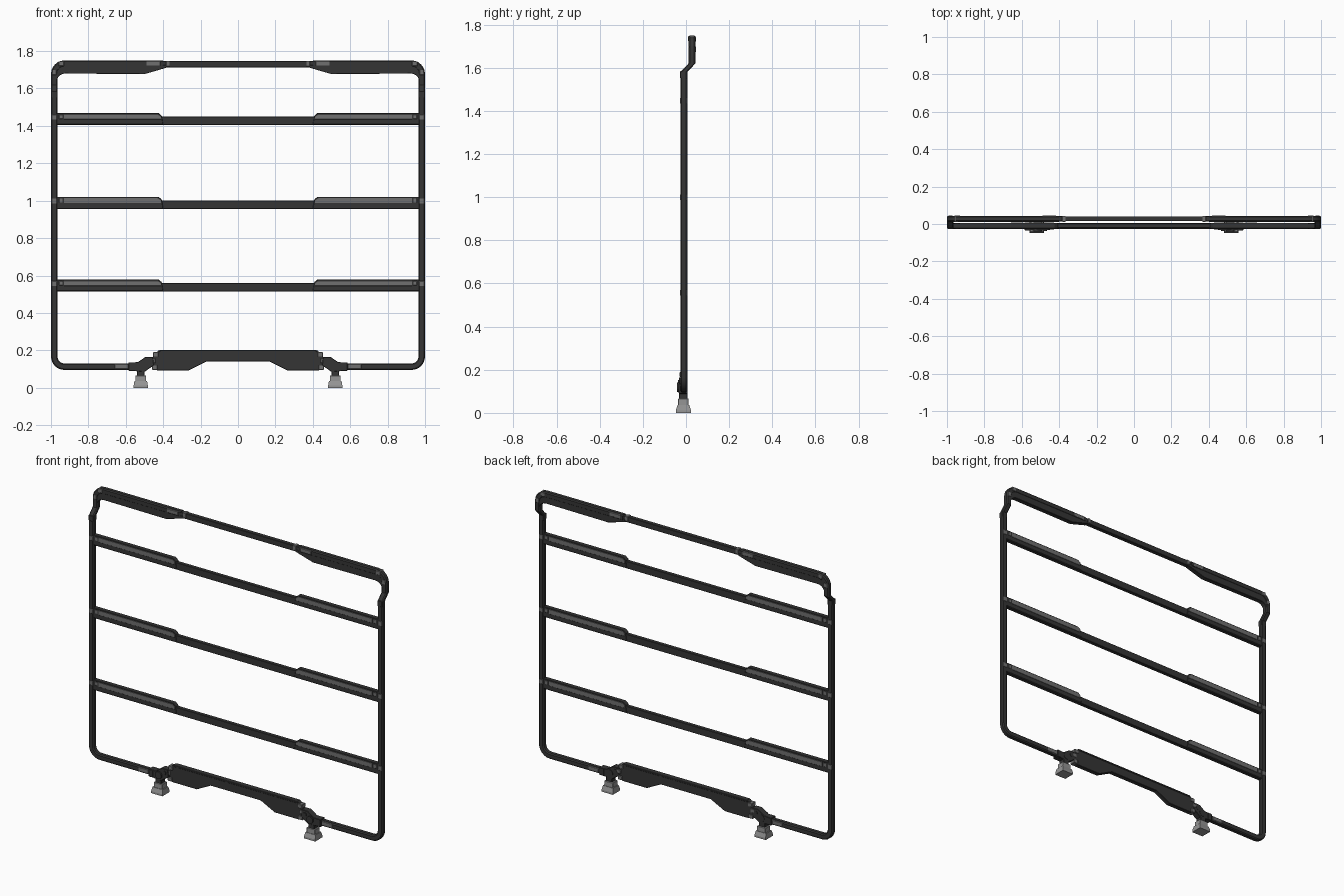
import bpy, bmesh, math
from mathutils import Vector

if "Cube" in bpy.data.objects:
    bpy.data.objects.remove(bpy.data.objects["Cube"])

def material(name, v):
    m = bpy.data.materials.new(name)
    m.diffuse_color = (v, v, v, 1)
    m.use_nodes = True
    m.node_tree.nodes["Principled BSDF"].inputs["Base Color"].default_value = m.diffuse_color
    return m

DARK = material("dark_metal", 0.035)
GREY = material("grey_trim", 0.16)
LIGHT = material("light_foot", 0.3)
YF, YB = -0.026, 0.006        # front and back of lower frame
YT = 0.028                    # centre depth of stepped-back top

def finish(name, bm, mat, mirror=True, bevel=0.0):
    bmesh.ops.recalc_face_normals(bm, faces=bm.faces)
    me = bpy.data.meshes.new(name)
    bm.to_mesh(me)
    bm.free()
    me.materials.append(mat)
    ob = bpy.data.objects.new(name, me)
    bpy.context.collection.objects.link(ob)
    if bevel:
        b = ob.modifiers.new("bevel", 'BEVEL')
        b.width, b.segments = bevel, 1
    if mirror:
        ob.modifiers.new("mirror", 'MIRROR').use_clip = True
    return ob

def prism(name, pts, y0, y1, mat=DARK, mirror=True, bevel=0.002):
    """Front outline (x, z) extruded through the depth."""
    bm = bmesh.new()
    f = bm.faces.new([bm.verts.new((x, y0, z)) for x, z in pts])
    r = bmesh.ops.extrude_face_region(bm, geom=[f])
    vs = [g for g in r["geom"] if isinstance(g, bmesh.types.BMVert)]
    bmesh.ops.translate(bm, verts=vs, vec=(0, y1 - y0, 0))
    return finish(name, bm, mat, mirror, bevel)

def box(name, x0, x1, y0, y1, z0, z1, mat=DARK, mirror=True, bevel=0.002):
    return prism(name, [(x0, z0), (x1, z0), (x1, z1), (x0, z1)], y0, y1, mat, mirror, bevel)

def sweep(name, path, mat=DARK):
    """Chamfered tube along (point, outward in-plane normal) pairs."""
    a, b, c = 0.0175, 0.016, 0.006
    sec = [(a, b - c), (a - c, b), (c - a, b), (-a, b - c),
           (-a, c - b), (c - a, -b), (a - c, -b), (a, c - b)]
    bm = bmesh.new()
    rings = [[bm.verts.new(p + n * u + Vector((0, v, 0))) for u, v in sec] for p, n in path]
    for r, s in zip(rings, rings[1:]):
        for i in range(8):
            j = (i + 1) % 8
            bm.faces.new((r[i], r[j], s[j], s[i]))
    bm.faces.new(rings[0])
    bm.faces.new(rings[-1])
    ob = finish(name, bm, mat)
    for f in ob.data.polygons:
        f.use_smooth = len(f.vertices) == 4
    ob.data.set_sharp_from_angle(angle=math.radians(30))
    return ob

def cylinder_y(name, x, z, r, y0, y1, mat=DARK):
    n = 16
    return prism(name, [(x + r * math.cos(2 * math.pi * i / n), z + r * math.sin(2 * math.pi * i / n))
                        for i in range(n)], y0, y1, mat, bevel=0)

# outer tube frame: bottom run, corner, upright, step back, corner, top run
def arc(cx, cz, y, a0, a1, r=0.055, n=7):
    out = []
    for i in range(n):
        t = math.radians(a0 + (a1 - a0) * i / (n - 1))
        d = Vector((math.cos(t), 0, math.sin(t)))
        out.append((Vector((cx, y, cz)) + d * r, d))
    return out

X, ZB, ZT, R, YL = 0.9825, 0.1125, 1.7325, 0.055, -0.01
side = Vector((1, 0, 0))
path = [(Vector((0.5, YL, ZB)), Vector((0, 0, -1)))]
path += arc(X - R, ZB + R, YL, -90, 0)
path += [(Vector((X, YL, 1.58)), side), (Vector((X, YT, 1.62)), side)]
path += arc(X - R, ZT - R, YT, 0, 90)
path += [(Vector((0.4, YT, ZT)), Vector((0, 0, 1)))]
sweep("tube_frame", path)

# top rail: thin middle bar and deep end panels with fillet to the upright
box("top_middle_bar", -0.42, 0.42, YT - 0.013, YT + 0.013, 1.712, 1.746, mirror=False)
fillet = [(0.925 + 0.045 * math.sin(math.radians(t)), 1.635 + 0.045 * math.cos(math.radians(t)))
          for t in range(0, 91, 18)]
prism("top_end_panel", [(0.38, 1.725), (0.38, 1.712), (0.42, 1.7), (0.5, 1.677)] + fillet
      + [(0.975, 1.7), (0.945, 1.725)], YT - 0.0145, YT + 0.0145)
box("top_joint_clip", 0.415, 0.49, YT - 0.0185, YT + 0.0165, 1.722, 1.746, GREY)
box("top_joint_tab", 0.365, 0.385, YT - 0.016, YT + 0.016, 1.718, 1.748, GREY)
box("top_corner_pad", 0.93, 0.96, YT - 0.0175, YT + 0.0175, 1.72, 1.745, GREY)
box("upright_corner_pad", 0.97, 0.993, YT - 0.0175, YT + 0.0175, 1.672, 1.7, GREY)
box("step_bracket", 0.967, 0.998, YF - 0.001, YB, 1.55, 1.585)

# three cross rails with raised end sleeves and grey inlays
for i, z in enumerate((0.515, 0.957, 1.405)):
    n = str(i + 1)
    box("cross_rail_" + n, -0.975, 0.975, -0.022, 0.002, z, z + 0.044, mirror=False)
    prism("rail_sleeve_" + n, [(0.4, z + 0.003), (0.972, z + 0.003), (0.972, z + 0.064),
                               (0.425, z + 0.064), (0.408, z + 0.05)], -0.024, 0.004)
    prism("rail_inlay_" + n, [(0.412, z + 0.03), (0.93, z + 0.03), (0.93, z + 0.058),
                              (0.428, z + 0.058), (0.412, z + 0.046)], -0.026, 0.006, GREY, bevel=0.001)
    box("inlay_cap_" + n, 0.937, 0.957, -0.0255, 0.0055, z + 0.032, z + 0.056, GREY)
    box("rail_mount_" + n, 0.968, 0.997, YF - 0.001, YB + 0.001, z + 0.027, z + 0.056, GREY)

# bottom bracket panel with raised centre
half = [(0.17, 0.14), (0.265, 0.092), (0.43, 0.092), (0.465, 0.12), (0.465, 0.155), (0.425, 0.2)]
prism("bottom_panel", half + [(-x, z) for x, z in reversed(half)], -0.024, 0.004, mirror=False)
box("panel_top_flange", -0.42, 0.42, YF, YB, 0.19, 0.201, mirror=False)
for j, (x, z) in enumerate(((0.44, 0.178), (0.455, 0.145), (0.445, 0.108))):
    box("panel_pad_%d" % (j + 1), x - 0.014, x + 0.014, YF - 0.003, YB + 0.001, z - 0.012, z + 0.012, GREY)

# folding knuckle between panel and tube
prism("knuckle_arm", [(0.45, 0.12), (0.5, 0.085), (0.565, 0.09), (0.575, 0.135),
                      (0.535, 0.137), (0.495, 0.165), (0.455, 0.165)], -0.033, 0.006)
cylinder_y("knuckle_pivot", 0.515, 0.118, 0.022, -0.041, 0.008)
cylinder_y("knuckle_pin", 0.478, 0.14, 0.012, -0.038, 0.008)
box("tube_collar", 0.555, 0.585, YF - 0.008, YB + 0.002, 0.09, 0.136)
box("tube_sleeve", 0.59, 0.66, YF - 0.0015, YB + 0.0015, 0.1, 0.126, GREY)

# feet: stem, upper block and flared base
FX, FY = 0.52, -0.012
box("foot_stem", FX - 0.02, FX + 0.02, FY - 0.02, FY + 0.018, 0.06, 0.1)
box("foot_block", FX - 0.029, FX + 0.029, FY - 0.024, FY + 0.024, 0.032, 0.066, LIGHT)
bm = bmesh.new()
rings = [[bm.verts.new((FX + sx * w, FY + sy * d, z)) for sx, sy in ((-1, -1), (1, -1), (1, 1), (-1, 1))]
         for w, d, z in ((0.038, 0.035, 0), (0.038, 0.035, 0.012), (0.034, 0.027, 0.036))]
for r, s in zip(rings, rings[1:]):
    for i in range(4):
        k = (i + 1) % 4
        bm.faces.new((r[i], r[k], s[k], s[i]))
bm.faces.new(rings[0])
bm.faces.new(rings[-1])
finish("foot_base", bm, LIGHT)
